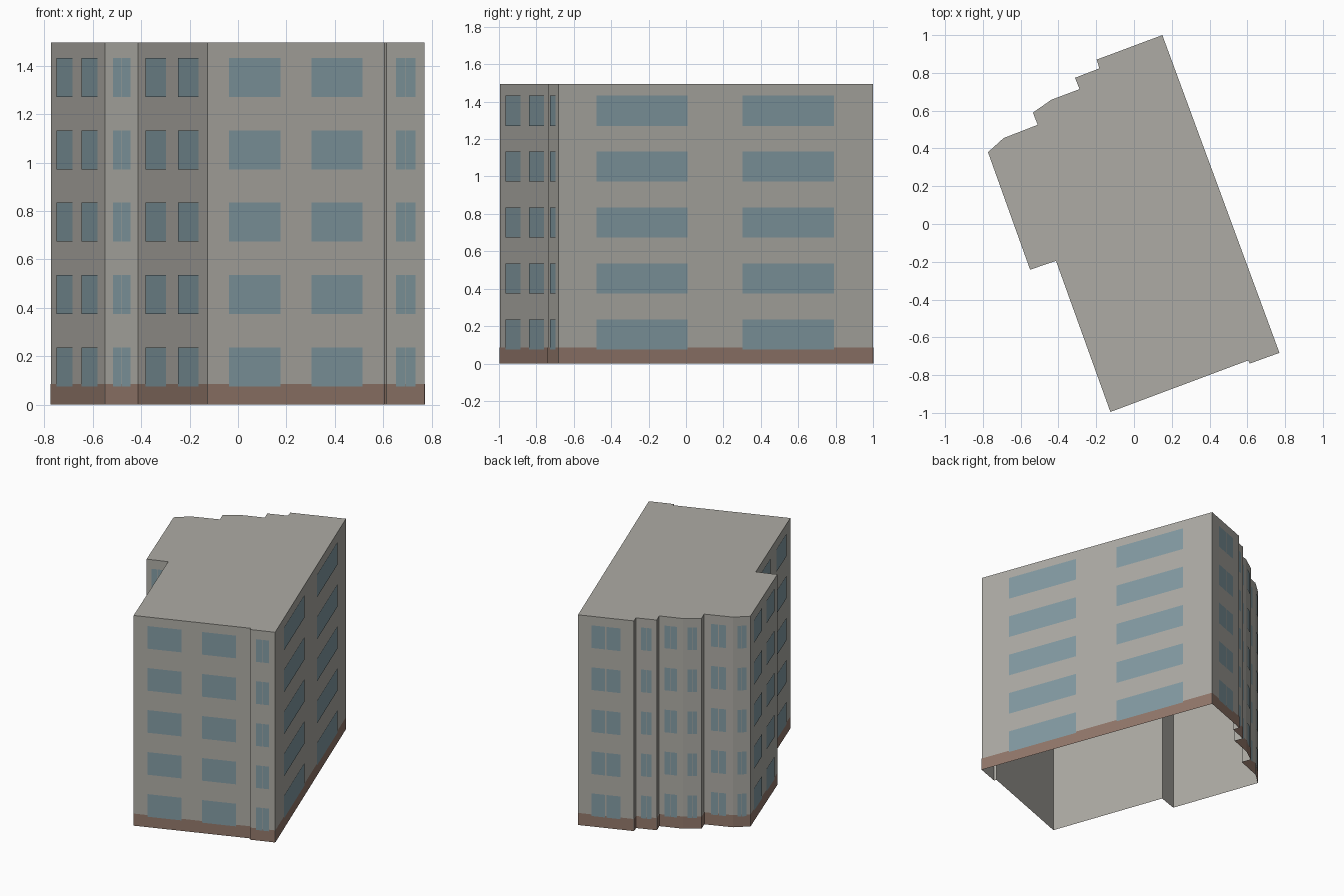
import bpy
from mathutils import Vector

cube = bpy.data.objects.get("Cube")
if cube:
    bpy.data.objects.remove(cube, do_unlink=True)

HEIGHT = 1.495
BAND_TOP = 0.086
FLOORS, FLOOR_STEP = 5, 0.299
SILL, WINDOW_HEIGHT = 0.075, 0.161

# Footprint corners, counter-clockwise from the right front corner
PLAN = [Vector(p) for p in (
    (0.77, -0.682), (0.15, 1.0), (-0.198, 0.87), (-0.183, 0.824),
    (-0.312, 0.774), (-0.288, 0.714), (-0.437, 0.658), (-0.535, 0.59),
    (-0.51, 0.525), (-0.69, 0.455), (-0.773, 0.38), (-0.55, -0.242),
    (-0.413, -0.195), (-0.125, -0.995), (0.605, -0.722), (0.613, -0.739))]
WALLS = list(zip(PLAN, PLAN[1:] + PLAN[:1]))


def material(name, colour):
    mat = bpy.data.materials.new(name)
    mat.use_nodes = True
    mat.diffuse_color = (*colour, 1)
    mat.node_tree.nodes["Principled BSDF"].inputs["Base Color"].default_value = (*colour, 1)
    return mat


def make_object(name, verts, faces, mat):
    mesh = bpy.data.meshes.new(name)
    mesh.from_pydata(verts, [], faces)
    mesh.materials.append(mat)
    obj = bpy.data.objects.new(name, mesh)
    bpy.context.collection.objects.link(obj)
    return obj


def add_plate(verts, faces, wall, span, bottom, top, offset):
    """Upright rectangle lying just outside a wall, spanning fractions of it."""
    a, b = wall
    along = b - a
    out = Vector((along.y, -along.x)).normalized() * offset
    p, q = (a + along * t + out for t in span)
    n = len(verts)
    verts += [(p.x, p.y, bottom), (q.x, q.y, bottom), (q.x, q.y, top), (p.x, p.y, top)]
    faces.append((n, n + 1, n + 2, n + 3))


def window_spans(length):
    if length < 0.09:      # narrow returns stay blank
        return []
    if length < 0.6:       # short walls: a pair of panes in the middle
        return [(0.24, 0.49), (0.51, 0.76)]
    return [(0.12, 0.41), (0.585, 0.875)]


wall_grey = material("wall_grey", (0.42, 0.41, 0.375))
base_brown = material("base_brown", (0.29, 0.188, 0.147))
window_blue = material("window_blue", (0.227, 0.328, 0.366))

# Building shell: walls and flat roof, open underneath
count = len(PLAN)
verts = [(p.x, p.y, z) for z in (0, HEIGHT) for p in PLAN]
faces = [(i, (i + 1) % count, (i + 1) % count + count, i + count) for i in range(count)]
faces.append(tuple(range(count, 2 * count)))
make_object("building_shell", verts, faces, wall_grey)

# Base band around the foot of the walls
verts, faces = [], []
for wall in WALLS:
    add_plate(verts, faces, wall, (0, 1), 0, BAND_TOP, 0.0015)
make_object("base_band", verts, faces, base_brown)

# Windows on every floor
verts, faces = [], []
for wall in WALLS:
    for span in window_spans((wall[1] - wall[0]).length):
        for floor in range(FLOORS):
            z = SILL + floor * FLOOR_STEP
            add_plate(verts, faces, wall, span, z, z + WINDOW_HEIGHT, 0.003)
make_object("windows", verts, faces, window_blue)
